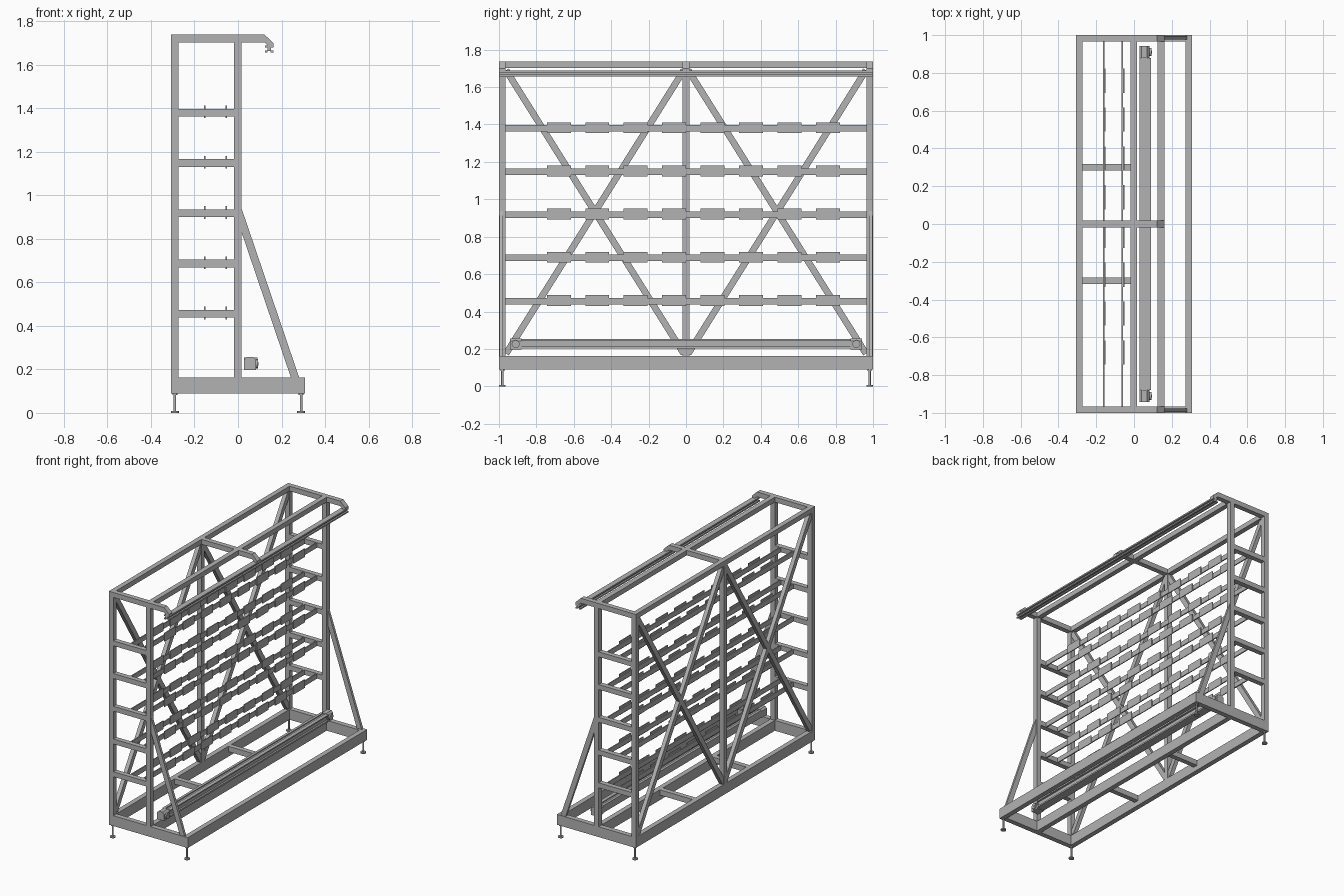
import bpy, bmesh, math
from mathutils import Vector

cube = bpy.data.objects.get("Cube")
if cube:
    bpy.data.objects.remove(cube, do_unlink=True)

grey = bpy.data.materials.new("steel grey")
grey.use_nodes = True
colour = (0.45, 0.45, 0.45, 1)
grey.diffuse_color = colour
grey.node_tree.nodes["Principled BSDF"].inputs["Base Color"].default_value = colour


def finish(name, bm):
    bmesh.ops.recalc_face_normals(bm, faces=bm.faces)
    mesh = bpy.data.meshes.new(name)
    bm.to_mesh(mesh)
    bm.free()
    mesh.materials.append(grey)
    obj = bpy.data.objects.new(name, mesh)
    bpy.context.collection.objects.link(obj)
    return obj


def box(name, x, y, z):
    """Box from (low, high) pairs."""
    bm = bmesh.new()
    bmesh.ops.create_cube(bm, size=1)
    for v in bm.verts:
        v.co = [r[0] if c < 0 else r[1] for c, r in zip(v.co, (x, y, z))]
    return finish(name, bm)


def extrude_y(name, outline, y):
    """Side outline in x and z, extended along y."""
    bm = bmesh.new()
    face = bm.faces.new([bm.verts.new((px, y[0], pz)) for px, pz in outline])
    out = bmesh.ops.extrude_face_region(bm, geom=[face])["geom"]
    moved = [g for g in out if isinstance(g, bmesh.types.BMVert)]
    bmesh.ops.translate(bm, verts=moved, vec=(0, y[1] - y[0], 0))
    return finish(name, bm)


def cylinder(name, centre, radius, depth, along_x=False):
    bm = bmesh.new()
    bmesh.ops.create_cone(bm, cap_ends=True, segments=20, radius1=radius,
                          radius2=radius, depth=depth)
    obj = finish(name, bm)
    obj.location = centre
    if along_x:
        obj.rotation_euler.y = math.pi / 2
    for p in obj.data.polygons:
        p.use_smooth = len(p.vertices) == 4
    return obj


T = 0.035                     # tube width
BACK = (-0.308, -0.273)
MID = (-0.018, 0.017)
FRONT = (0.273, 0.308)
BASE = (0.09, 0.163)
TOP = (1.703, 1.738)
INNER = (-0.965, 0.965)
ENDS = {"right": (-1, -0.965), "left": (0.965, 1)}

# Base frame
for name, x in (("back", BACK), ("middle", MID), ("front", FRONT)):
    box(f"base_{name}_beam", x, INNER, BASE)
for y in (-0.3, 0.3):
    box("base_cross_bar", (BACK[1], MID[0]), (y - T / 2, y + T / 2), (0.125, BASE[1]))

# Posts and upper long rails
box("back_centre_post", BACK, (-T / 2, T / 2), (BASE[1], TOP[0]))
box("top_back_rail", BACK, INNER, TOP)
box("top_middle_rail", MID, INNER, TOP)

# Top arms with a bent tip
arm = [(BACK[0], TOP[0]), (BACK[0], TOP[1]), (0.122, TOP[1]), (0.162, 1.70),
       (0.162, 1.688), (0.138, 1.688), (0.122, TOP[0])]
for y in (ENDS["right"], (-T / 2, T / 2), ENDS["left"]):
    extrude_y("top_arm", arm, y)

# Slotted hanging rail: core with four corner ribs
cx, cz = 0.143, 1.672
box("hanging_rail_core", (cx - .008, cx + .008), (-1, 1), (cz - .009, cz + .016))
for sx in (-1, 1):
    for sz in (-1, 1):
        x, z = cx + sx * 0.013, cz + sz * 0.011
        box("hanging_rail_rib", (x - .006, x + .006), (-1, 1), (z - .005, z + .005))

# End frames
LEVELS = [0.438 + 0.231 * i for i in range(5)]
for side, y in ENDS.items():
    box(f"{side}_base_end_beam", (BACK[0], FRONT[1]), y, BASE)
    box(f"{side}_back_post", BACK, y, (BASE[1], TOP[0]))
    box(f"{side}_middle_post", MID, y, (BASE[1], TOP[0]))
    s = 1 if side == "left" else -1
    strut = [(0.017, 0.938), (0.017, 0.828), (0.243, BASE[1]), (0.281, BASE[1])]
    extrude_y(f"{side}_front_strut", strut, sorted((s * 0.978, s * 0.996)))
    for z in LEVELS:
        box(f"{side}_shelf_bar", (BACK[1], MID[0]), y, (z, z + T))
    # Levelling feet
    for x in (-0.29, 0.29):
        cylinder("foot_rod", (x, s * 0.982, 0.049), 0.006, 0.084)
        cylinder("foot_pad", (x, s * 0.982, 0.004), 0.018, 0.008)
        cylinder("foot_nut", (x, s * 0.982, 0.086), 0.011, 0.008)

# Shelf rails with upright divider plates
for z in LEVELS:
    for x in (-0.154, -0.055):
        box("shelf_rail", (x - 0.010, x - 0.002), INNER, (z, z + T))
        for i in range(8):
            y = -0.68 + 0.2055 * i
            box("divider_plate", (x - 0.002, x + 0.004), (y - .064, y + .064),
                (z - 0.008, z + 0.05))

# Crossed braces in the back frame
for s in (-1, 1):
    for a, b in ((0.175, 1.69), (1.69, 0.175)):
        p, q = Vector((0, s * 0.962, a)), Vector((0, s * 0.012, b))
        d = q - p
        brace = box("back_brace", (-0.014, 0.014), (-0.0175, 0.0175),
                    (-d.length / 2, d.length / 2))
        brace.location = (p + q) / 2 + Vector((-0.29, 0, 0))
        brace.rotation_euler.x = -math.atan2(d.y, d.z)

# Belt drive beam with grooved profile and end housings
beam = [(0.028, 0.203), (0.088, 0.203), (0.088, 0.214), (0.076, 0.214),
        (0.076, 0.246), (0.09, 0.246), (0.09, 0.254), (0.064, 0.254),
        (0.064, 0.247), (0.046, 0.247), (0.046, 0.254), (0.028, 0.254)]
extrude_y("drive_beam", beam, (-0.88, 0.88))
housing = [(0.028, 0.198), (0.083, 0.198), (0.083, 0.243), (0.07, 0.257),
           (0.04, 0.257), (0.028, 0.246)]
for s in (-1, 1):
    extrude_y("drive_housing", housing, sorted((s * 0.88, s * 0.942)))
    cylinder("drive_cap", (0.087, s * 0.911, 0.226), 0.021, 0.01, True)
    cylinder("drive_hub", (0.092, s * 0.911, 0.226), 0.008, 0.004, True)
